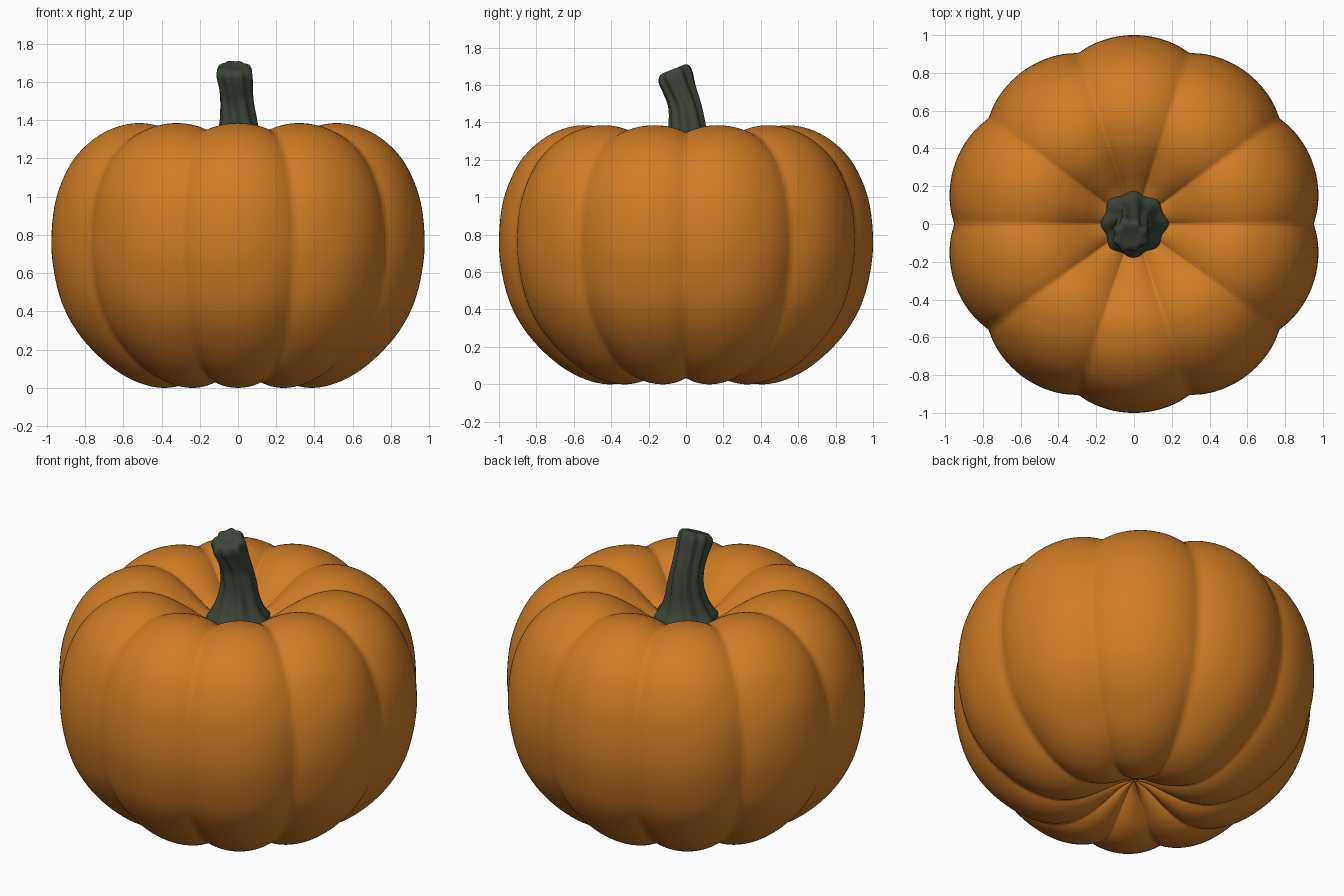
import bpy, bmesh, math
from mathutils import Vector

if "Cube" in bpy.data.objects:
    bpy.data.objects.remove(bpy.data.objects["Cube"])


def material(name, rgb):
    m = bpy.data.materials.new(name)
    m.diffuse_color = (*rgb, 1)
    m.use_nodes = True
    m.node_tree.nodes["Principled BSDF"].inputs["Base Color"].default_value = m.diffuse_color
    return m


def spline(pts, steps):
    """Catmull-Rom curve through tuples of any dimension."""
    p = [Vector(q) for q in pts]
    p = [2 * p[0] - p[1]] + p + [2 * p[-1] - p[-2]]
    out = []
    for i in range(1, len(p) - 2):
        a, b, c, d = p[i - 1:i + 3]
        for k in range(steps):
            t = k / steps
            out.append(0.5 * (2 * b + (c - a) * t + (2 * a - 5 * b + 4 * c - d) * t * t
                              + (3 * b - a - 3 * c + d) * t ** 3))
    return out + [p[-2]]


def skin(name, rings, start, end, mat):
    """Join closed rings of points and close both ends with a fan."""
    bm = bmesh.new()
    vs = [[bm.verts.new(p) for p in ring] for ring in rings]
    n = len(vs[0])
    for a, b in zip(vs, vs[1:]):
        for j in range(n):
            k = (j + 1) % n
            bm.faces.new((a[j], a[k], b[k], b[j]))
    for ring, tip in ((vs[0], start), (vs[-1], end)):
        c = bm.verts.new(tip)
        for j in range(n):
            bm.faces.new((ring[j], ring[(j + 1) % n], c))
    bmesh.ops.recalc_face_normals(bm, faces=bm.faces)
    me = bpy.data.meshes.new(name)
    bm.to_mesh(me)
    bm.free()
    me.materials.append(mat)
    me.shade_smooth()
    ob = bpy.data.objects.new(name, me)
    bpy.context.collection.objects.link(ob)
    return ob


orange = material("pumpkin orange", (0.62, 0.2, 0.018))
green = material("dark stem green", (0.045, 0.06, 0.04))

# Ribbed body: lobe profile (radius, height) from bottom dimple to top dimple
profile = spline([(0.015, 0.17), (0.08, 0.14), (0.18, 0.075), (0.29, 0.02), (0.42, 0.0),
                  (0.56, 0.035), (0.70, 0.12), (0.84, 0.26), (0.935, 0.42), (0.985, 0.60),
                  (1.0, 0.78), (0.975, 0.99), (0.90, 1.17), (0.80, 1.285), (0.68, 1.357),
                  (0.55, 1.385), (0.42, 1.362), (0.30, 1.295), (0.20, 1.22), (0.10, 1.16),
                  (0.02, 1.14)], 5)
SEG = 240
rings = []
for i, p in enumerate(profile):
    t = (profile[min(i + 1, len(profile) - 1)] - profile[max(i - 1, 0)]).normalized()
    inward = Vector((-t.y, t.x))
    depth = min(0.05 * p.x ** 0.4, 0.3 * p.x)
    ring = []
    for j in range(SEG):
        a = math.tau * j / SEG
        # ten lobes with narrow grooves every 36 degrees
        s = math.sqrt(math.sin(5 * a) ** 2 + 0.004) / math.sqrt(1.004)
        q = p + inward * depth * (1 - s ** 0.65) * 1.15
        r = max(q.x, 0.004)
        ring.append((r * math.cos(a), r * math.sin(a), q.y))
    rings.append(ring)
skin("pumpkin_body", rings, (0, 0, 0.17), (0, 0, 1.14), orange)

# Stem: (x, y, z, radius, tilt, ridge depth), flared base to slanted cut top
path = spline([(0, 0, 1.15, 0.165, 0, 0.012), (0, 0, 1.20, 0.168, 0, 0.013),
               (0, 0, 1.25, 0.135, 0, 0.012), (0, 0.004, 1.32, 0.108, 0.02, 0.010),
               (0, 0.006, 1.40, 0.093, 0.06, 0.009), (-0.008, -0.008, 1.50, 0.084, 0.15, 0.009),
               (-0.014, -0.036, 1.58, 0.086, 0.25, 0.010),
               (-0.02, -0.058, 1.645, 0.092, 0.35, 0.010),
               (-0.02, -0.066, 1.675, 0.082, 0.38, 0.008),
               (-0.02, -0.068, 1.685, 0.062, 0.38, 0.005),
               (-0.02, -0.068, 1.682, 0.03, 0.38, 0.002)], 5)
N = 72
rings = []
for x, y, z, rad, tilt, ridge in path:
    ring = []
    for j in range(N):
        a = math.tau * j / N
        w = a + 0.9 * (z - 1.2)          # ridges twist slightly on the way up
        r = rad + ridge * (0.75 * math.cos(8 * w) + 0.35 * math.sin(3 * w + 1))
        dy = r * math.sin(a)
        ring.append((x + r * math.cos(a), y + dy * math.cos(tilt), z + dy * math.sin(tilt)))
    rings.append(ring)
skin("stem", rings, (0, 0, 1.15), (-0.02, -0.068, 1.68), green)
